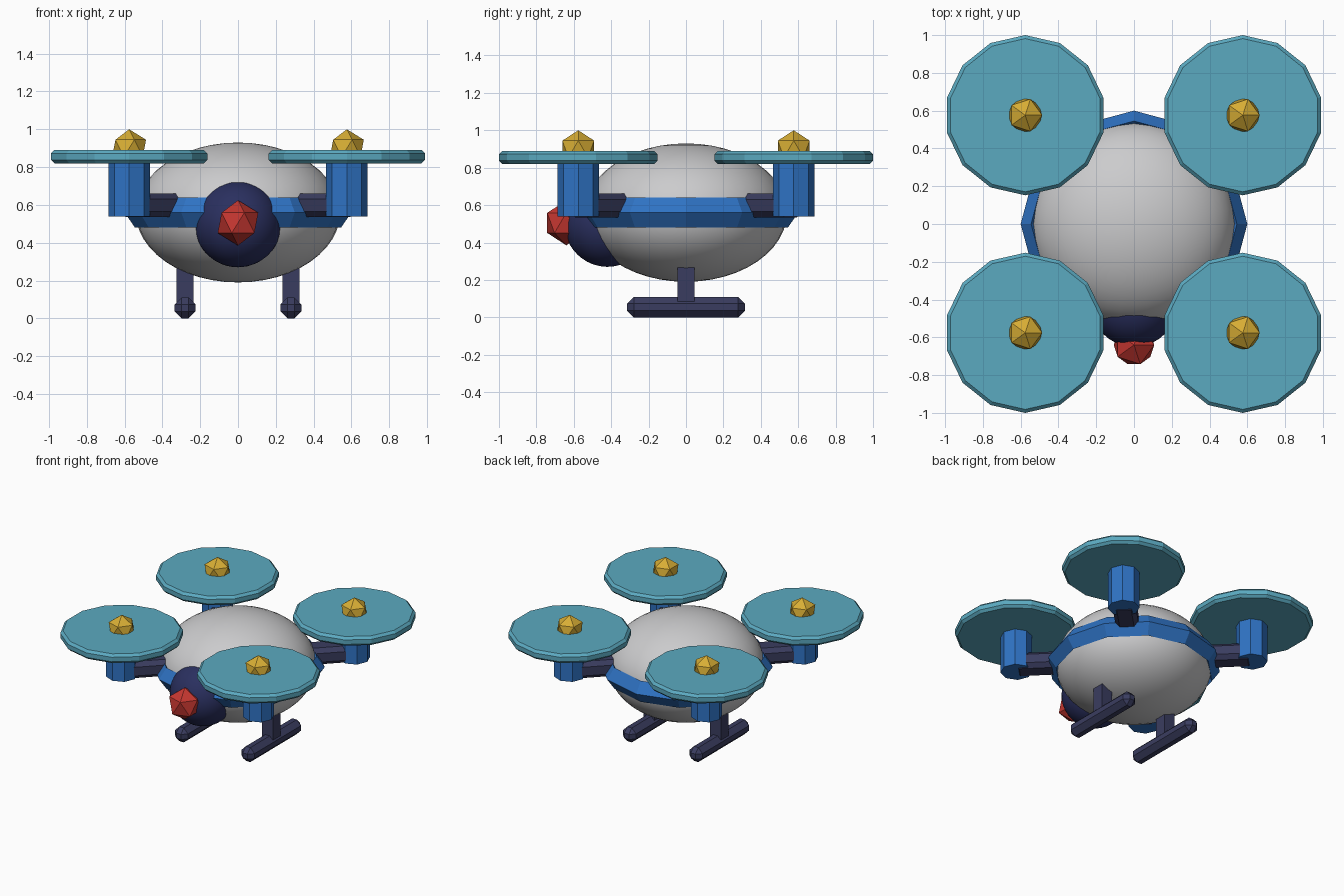
import bpy, math

if "Cube" in bpy.data.objects:
    bpy.data.objects.remove(bpy.data.objects["Cube"])


def material(name, rgb):
    m = bpy.data.materials.new(name)
    m.diffuse_color = (*rgb, 1)
    m.use_nodes = True
    m.node_tree.nodes["Principled BSDF"].inputs["Base Color"].default_value = m.diffuse_color
    return m


SHELL = material("shell_grey", (0.60, 0.60, 0.61))
BLUE = material("blue", (0.028, 0.17, 0.55))
TEAL = material("rotor_teal", (0.105, 0.40, 0.53))
NAVY = material("nose_navy", (0.023, 0.029, 0.115))
DARK = material("frame_dark", (0.042, 0.046, 0.115))
GOLD = material("gold", (0.68, 0.42, 0.035))
RED = material("red", (0.56, 0.038, 0.03))


def finish(name, mat, scale=None, bevel=0, smooth=False):
    ob = bpy.context.object
    ob.name = name
    ob.data.materials.append(mat)
    if scale:
        ob.scale = scale
        bpy.ops.object.transform_apply(location=False, rotation=False, scale=True)
    if smooth:
        bpy.ops.object.shade_smooth()
    if bevel:
        mod = ob.modifiers.new("bevel", 'BEVEL')
        mod.width = bevel
        mod.segments = 1
        mod.limit_method = 'ANGLE'
        mod.angle_limit = math.radians(40)
    return ob


def box(name, mat, loc, size, bevel=0, turn=0):
    bpy.ops.mesh.primitive_cube_add(size=1, location=loc, rotation=(0, 0, turn))
    return finish(name, mat, size, bevel)


def prism(name, mat, sides, radius, x, y, z0, z1, bevel=0):
    bpy.ops.mesh.primitive_cylinder_add(vertices=sides, radius=radius, depth=z1 - z0,
                                        location=(x, y, (z0 + z1) / 2))
    return finish(name, mat, None, bevel)


def ico(name, mat, radius, loc, subdivisions=1, smooth=False):
    bpy.ops.mesh.primitive_ico_sphere_add(subdivisions=subdivisions, radius=radius, location=loc)
    return finish(name, mat, None, 0, smooth)


# Smooth flattened hull
bpy.ops.mesh.primitive_uv_sphere_add(segments=40, ring_count=24, radius=1, location=(0, 0, 0.56))
finish("hull", SHELL, (0.54, 0.54, 0.37), smooth=True)

# Twelve-sided belt with a diamond section
bpy.ops.mesh.primitive_torus_add(major_segments=12, minor_segments=4, major_radius=0.545,
                                 minor_radius=0.055, location=(0, 0, 0.56))
finish("belt", BLUE, (1, 1, 0.08 / 0.055))

# Nose and faceted eye
ico("nose", NAVY, 0.23, (0, -0.42, 0.5), 4, True)
ico("eye", RED, 0.12, (0, -0.64, 0.505))

# Four rotor assemblies
C = 0.576
for sx in (-1, 1):
    for sy in (-1, 1):
        x, y = sx * C, sy * C
        turn = math.atan2(sy, sx)
        mid = 0.56  # middle of the arm along the diagonal
        box("arm", DARK, (mid * math.cos(turn), mid * math.sin(turn), 0.598),
            (0.52, 0.16, 0.126), 0.03, turn)
        prism("motor", BLUE, 8, 0.11, x, y, 0.54, 0.85)
        prism("rotor", TEAL, 14, 0.424, x, y, 0.82, 0.89, 0.018)
        ico("hub", GOLD, 0.1, (x, y, 0.9))

# Landing gear
for sx in (-1, 1):
    box("leg", DARK, (sx * 0.28, 0, 0.22), (0.09, 0.09, 0.28))
    box("skid", DARK, (sx * 0.28, 0, 0.055), (0.11, 0.63, 0.11), 0.036)
